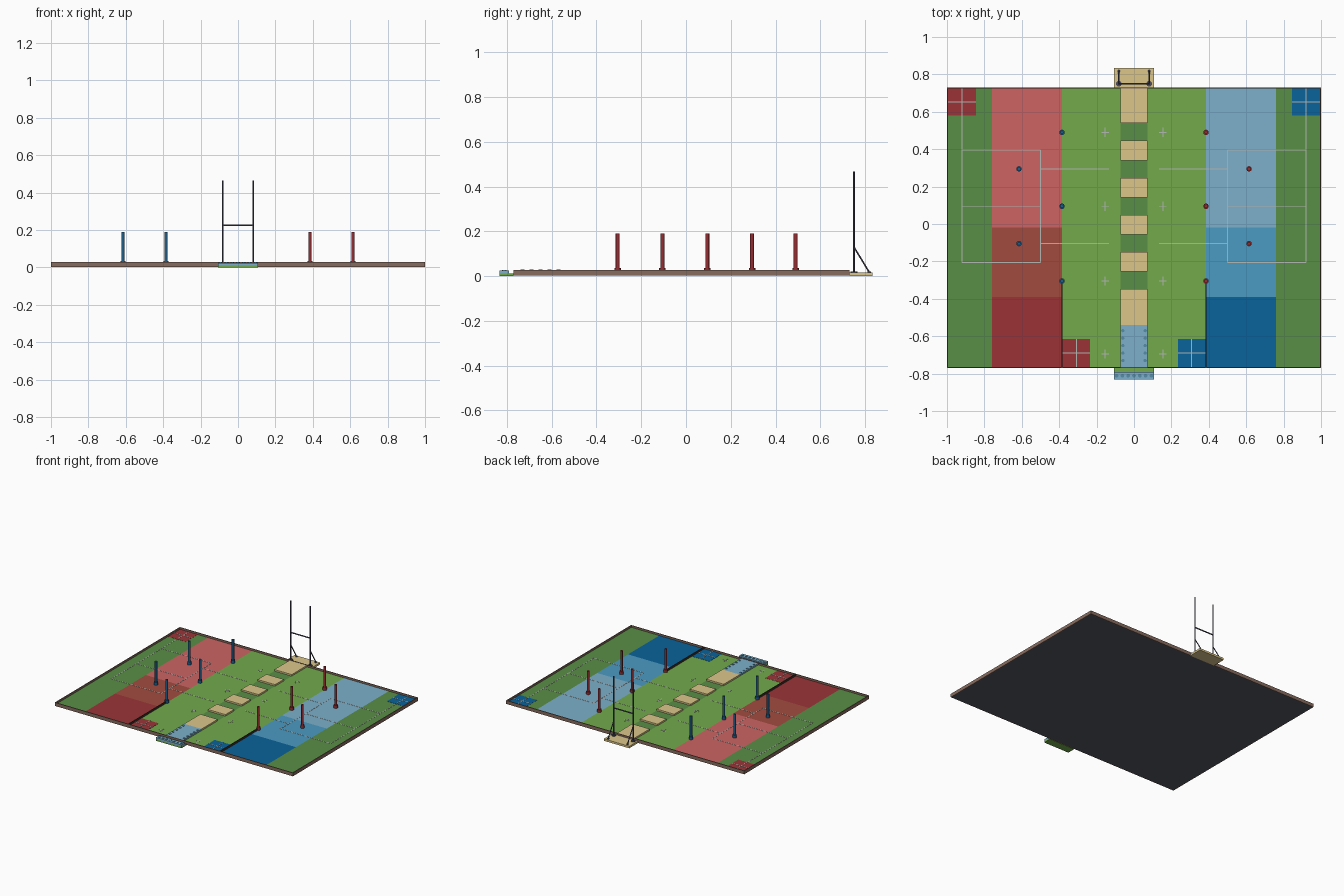
import bpy
from mathutils import Vector

if "Cube" in bpy.data.objects:
    bpy.data.objects.remove(bpy.data.objects["Cube"])

MATS = {}


def mat(name, rgb):
    m = bpy.data.materials.new(name)
    lin = [(c / 255 / 12.92) if c < 11 else ((c / 255 + 0.055) / 1.055) ** 2.4 for c in rgb]
    m.diffuse_color = (*lin, 1)
    m.use_nodes = True
    m.node_tree.nodes["Principled BSDF"].inputs["Base Color"].default_value = m.diffuse_color
    MATS[name] = m


for n, c in dict(light_green=(115, 170, 75), dark_green=(90, 142, 70), light_red=(205, 100, 100),
                 mid_red=(162, 75, 62), dark_red=(155, 52, 55), light_blue=(125, 176, 203),
                 mid_blue=(75, 155, 195), dark_blue=(10, 98, 155), tan=(220, 199, 138),
                 brown=(135, 108, 95), slate=(85, 87, 100), line_grey=(180, 185, 180),
                 steel=(75, 75, 95), stud=(85, 140, 165), dark_brown=(65, 50, 42),
                 post_red=(150, 45, 50), post_blue=(30, 95, 140)).items():
    mat(n, c)


def finish(name, color):
    o = bpy.context.object
    o.name = name
    o.data.materials.append(MATS[color])
    return o


def box(name, x0, x1, y0, y1, z0, z1, color):
    bpy.ops.mesh.primitive_cube_add(size=1, location=((x0 + x1) / 2, (y0 + y1) / 2, (z0 + z1) / 2))
    o = finish(name, color)
    o.scale = (abs(x1 - x0), abs(y1 - y0), z1 - z0)
    return o


def rod(name, a, b, r, color, sides=12):
    a, b = Vector(a), Vector(b)
    bpy.ops.mesh.primitive_cylinder_add(vertices=sides, radius=r, depth=(b - a).length, location=(a + b) / 2)
    o = finish(name, color)
    o.rotation_euler = (b - a).to_track_quat('Z', 'Y').to_euler()
    bpy.ops.object.shade_smooth_by_angle()
    return o


Y0, Y1 = -0.77, 0.73      # field ends
F, TOP = 0.014, 0.028     # floor height, rim height
T = 0.006                 # rim thickness

# Base sheet and low rim
box("base_sheet", -1 + T, 1 - T, Y0 + T, Y1 - T, 0.002, 0.004, "slate")
for s in (-1, 1):
    box("side_rim", s, s * (1 - T), Y0, Y1, 0.002, TOP, "brown")
box("front_rim", -1 + T, 1 - T, Y0, Y0 + T, 0.002, TOP, "brown")
box("back_rim", -1 + T, 1 - T, Y1 - T, Y1, 0.002, TOP, "brown")


def line(s, x0, x1, y0, y1, z=F):
    w = 0.0025
    if x0 == x1:
        x0, x1 = x0 - w, x1 + w
    else:
        y0, y1 = y0 - w, y1 + w
    box("field_line", s * x0, s * x1, y0, y1, z, z + 0.001, "line_grey")


# Two mirrored halves of the field
ye0, ye1 = Y0 + T, Y1 - T
for s, hue, other in ((-1, "red", "blue"), (1, "blue", "red")):
    box("outer_lane", s * 0.76, s * (1 - T), ye0, ye1, 0.004, F, "dark_green")
    box("inner_lane", s * 0.073, s * 0.385, ye0, ye1, 0.004, F, "light_green")
    for shade, a, b in (("dark", ye0, -0.39), ("mid", -0.39, -0.02), ("light", -0.02, ye1)):
        box(shade + "_zone", s * 0.385, s * 0.76, a, b, 0.004, F, shade + "_" + hue)

    # Corner squares with crossed lines
    for x0, x1, y0, y1 in ((0.845, 1 - T, 0.58, ye1), (0.235, 0.382, ye0, -0.615)):
        box("corner_square", s * x0, s * x1, y0, y1, F, F + 0.001, "dark_" + hue)
        cx, cy = (x0 + x1) / 2, (y0 + y1) / 2
        line(s, cx, cx, y0, y1, F + 0.001)
        line(s, x0, x1, cy, cy, F + 0.001)

    # Thin markings
    for y in (0.395, 0.095, -0.205):
        line(s, 0.5, 0.92, y, y)
    for y in (0.295, -0.105):
        line(s, 0.135, 0.5, y, y)
    for y in (0.49, 0.095, -0.305, -0.695):
        line(s, 0.135, 0.175, y, y)
        line(s, 0.155, 0.155, y - 0.025, y + 0.025)
    line(s, 0.92, 0.92, -0.205, 0.58)
    line(s, 0.5, 0.5, -0.205, 0.395)

    # Divider wall
    box("divider_wall", s * 0.381, s * 0.388, ye0, -0.305, F, TOP, "dark_brown")

    # Poles on round feet
    for x, y in ((0.385, 0.49), (0.385, 0.095), (0.385, -0.305), (0.615, 0.295), (0.615, -0.105)):
        rod("pole", (s * x, y, F), (s * x, y, 0.19), 0.009, "post_" + other, 16)
        rod("pole_foot", (s * x, y, F), (s * x, y, 0.036), 0.0145, "post_" + other, 16)

# Central track with stepping blocks
box("track_floor", -0.073, 0.073, ye0, ye1, 0.004, F, "dark_green")
for a, b in [(0.54, ye1), (-0.54, -0.348)] + [(-0.255 + 0.1985 * i, -0.15 + 0.1985 * i) for i in range(4)]:
    box("stepping_block", -0.073, 0.073, a, b, F, 0.026, "tan")
box("start_pad", -0.073, 0.073, ye0, -0.54, F, 0.026, "light_blue")
for s in (-1, 1):
    for i in range(5):
        p = (s * 0.06, -0.57 - 0.04 * i)
        rod("pad_stud", (*p, 0.026), (*p, 0.029), 0.009, "stud")

# Front platform
box("front_platform_base", -0.108, 0.108, -0.832, Y0, 0, 0.011, "light_green")
box("front_platform_top", -0.108, 0.108, -0.832, -0.79, 0.011, 0.025, "light_blue")
for i in range(7):
    p = (-0.093 + 0.031 * i, -0.811)
    rod("platform_stud", (*p, 0.025), (*p, 0.028), 0.01, "stud")

# Back platform and goal frame
box("back_platform", -0.107, 0.107, Y1, 0.833, 0, 0.015, "tan")
G = 0.75
for x in (-0.081, 0.081):
    rod("goal_upright", (x, G, 0.015), (x, G, 0.466), 0.0045, "steel")
    rod("goal_foot", (x, G, 0.015), (x, G, 0.021), 0.015, "steel", 16)
    rod("goal_brace", (x, G, 0.13), (x, 0.818, 0.018), 0.0035, "steel")
    rod("brace_foot", (x, 0.818, 0.015), (x, 0.818, 0.02), 0.008, "steel")
rod("goal_crossbar", (-0.081, G, 0.225), (0.081, G, 0.225), 0.0045, "steel")
